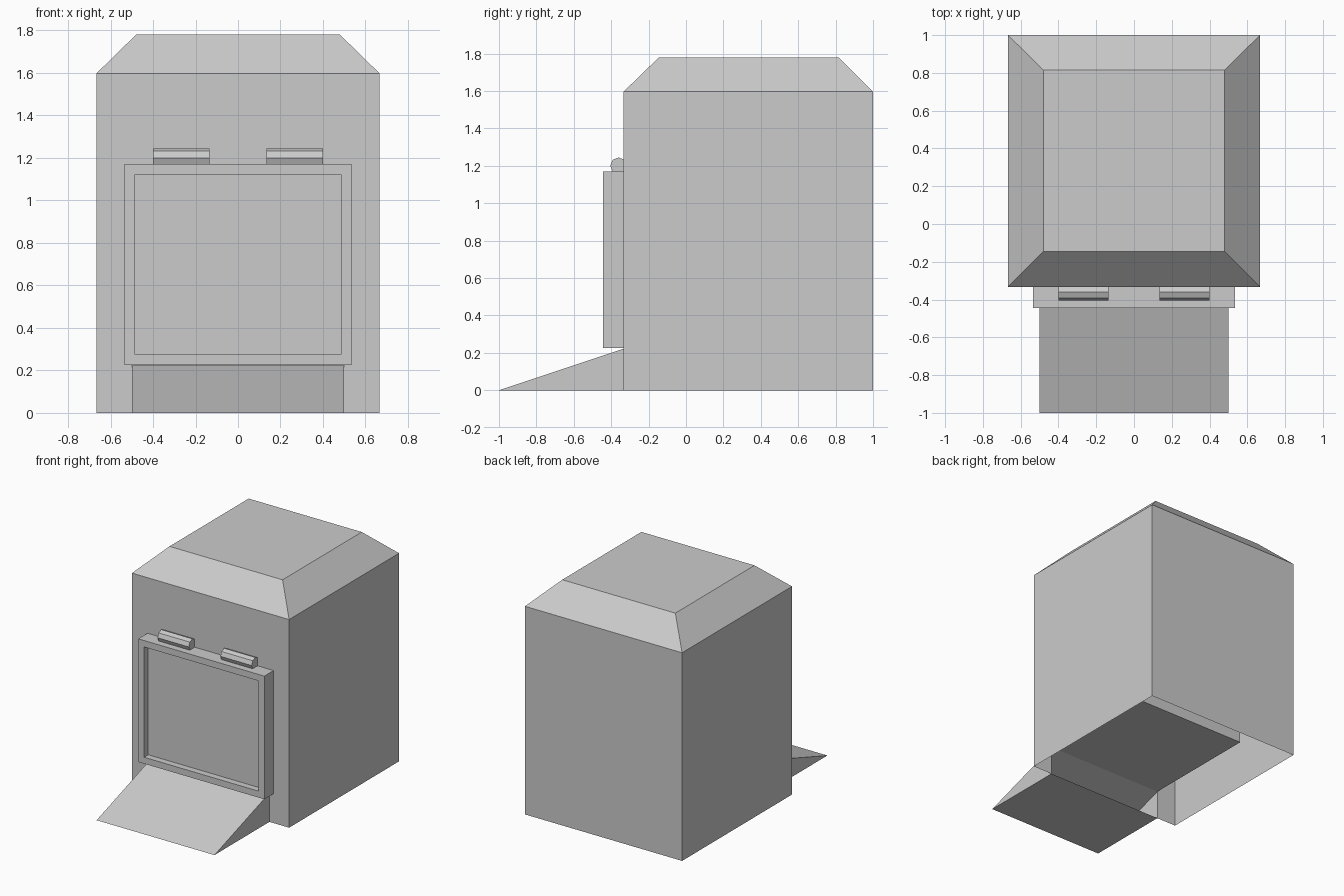
import bpy, bmesh, math

if "Cube" in bpy.data.objects:
    bpy.data.objects.remove(bpy.data.objects["Cube"])

W, FRONT, BACK = 0.667, -0.333, 1.0      # body half width, front and back planes
OPEN_X, RAMP_Z, OPEN_Z = 0.5, 0.222, 1.14  # chamber opening
CHAMBER_BACK = 0.6


def finish(bm, name):
    bmesh.ops.remove_doubles(bm, verts=bm.verts, dist=0.0005)
    bmesh.ops.recalc_face_normals(bm, faces=bm.faces)
    mesh = bpy.data.meshes.new(name)
    bm.to_mesh(mesh)
    bm.free()
    obj = bpy.data.objects.new(name, mesh)
    bpy.context.collection.objects.link(obj)
    return obj


def face(bm, points):
    return bm.faces.new([bm.verts.new(p) for p in points])


def ring(hx, y0, y1, z):
    return [(-hx, y0, z), (hx, y0, z), (hx, y1, z), (-hx, y1, z)]


def bridge(bm, a, b, skip=()):
    for i in range(4):
        if i not in skip:
            j = (i + 1) % 4
            face(bm, [a[i], a[j], b[j], b[i]])


# Body: open-bottomed shell with chamfered roof
bm = bmesh.new()
base = ring(W, FRONT, BACK, 0)
eave = ring(W, FRONT, BACK, 1.59)
lip = ring(W, FRONT, BACK, 1.597)
roof = ring(0.48, -0.145, 0.815, 1.78)
bridge(bm, base, eave, skip=(0,))
bridge(bm, eave, lip)
bridge(bm, lip, roof)
face(bm, roof)

# Front wall around the opening
right = [(W, 1.59), (W, 0), (OPEN_X, 0), (OPEN_X, RAMP_Z), (OPEN_X, OPEN_Z)]
outline = right + [(-x, z) for x, z in reversed(right)]
face(bm, [(x, FRONT, z) for x, z in outline])

# Chamber set into the body behind the door
low = ring(OPEN_X, FRONT, CHAMBER_BACK, RAMP_Z)
high = ring(OPEN_X, FRONT, CHAMBER_BACK, OPEN_Z)
bridge(bm, low, high, skip=(0,))
face(bm, low)
face(bm, high)

# Ramp: hollow wedge open toward the body
for s in (-OPEN_X, OPEN_X):
    face(bm, [(s, FRONT, RAMP_Z), (s, -1, 0), (s, FRONT, 0)])
for z in (0, RAMP_Z):
    face(bm, [(-OPEN_X, -1, 0), (OPEN_X, -1, 0), (OPEN_X, FRONT, z), (-OPEN_X, FRONT, z)])
finish(bm, "body_with_ramp")

# Door: slab with a recessed panel
bm = bmesh.new()
bmesh.ops.create_cube(bm, size=1)
for v in bm.verts:
    v.co.x *= 1.07
    v.co.y = -0.389 + v.co.y * 0.112
    v.co.z = 0.698 + v.co.z * 0.945
bm.normal_update()
panel = min(bm.faces, key=lambda f: f.normal.y)
bmesh.ops.inset_region(bm, faces=[panel], thickness=0.07)
inner = bmesh.ops.extrude_discrete_faces(bm, faces=[panel])["faces"][0]
for v in inner.verts:
    v.co.y += 0.05
finish(bm, "door")

# Hinges: octagonal barrels above the door
for side, x in (("left", -0.267), ("right", 0.267)):
    bpy.ops.mesh.primitive_cylinder_add(vertices=8, radius=0.045, depth=0.265,
                                        location=(x, -0.36, 1.2),
                                        rotation=(0, math.pi / 2, 0))
    bpy.context.object.name = "hinge_" + side
